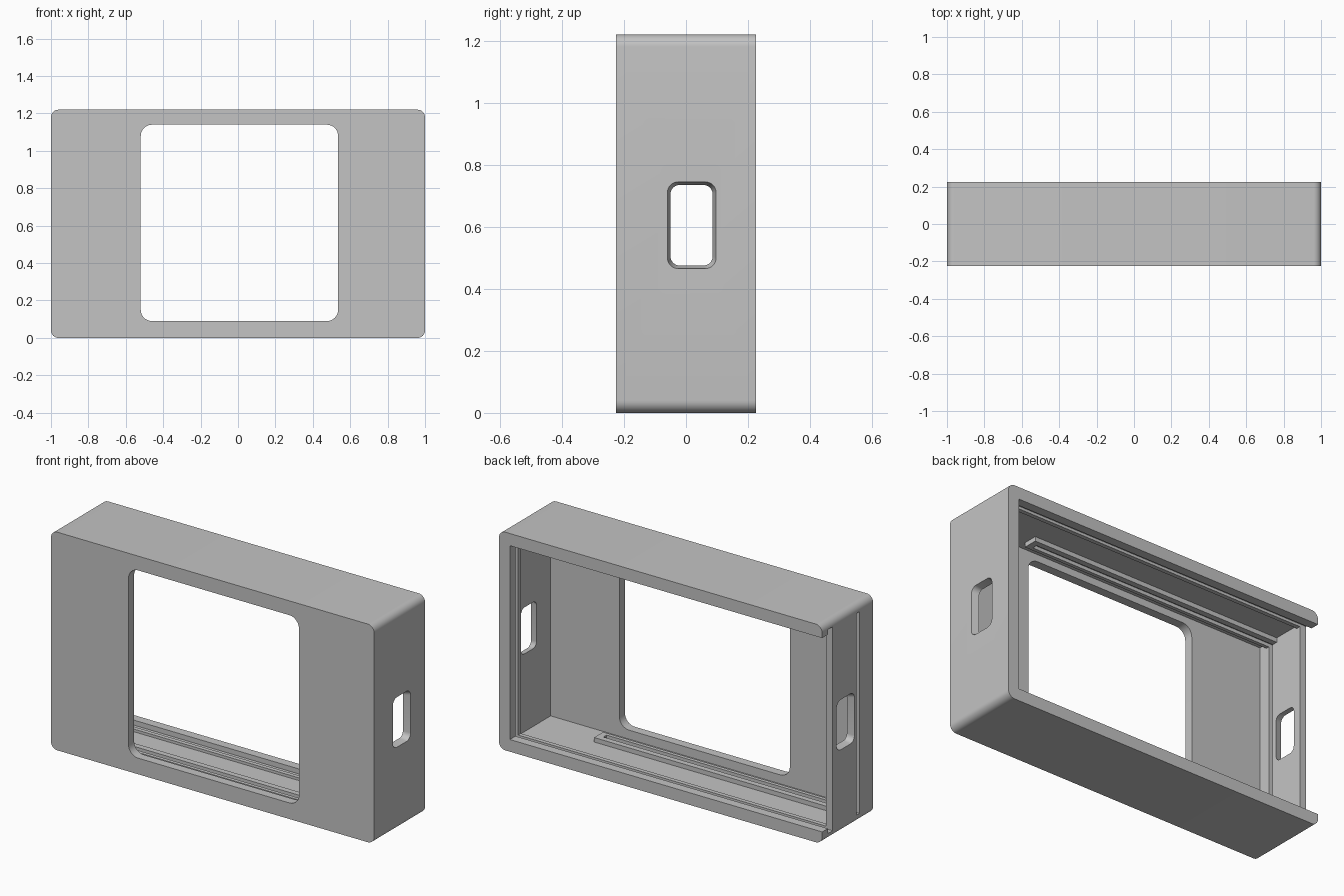
import bpy
import bmesh
from math import cos, sin, pi
from mathutils import Vector

cube = bpy.data.objects.get("Cube")
if cube:
    bpy.data.objects.remove(cube, do_unlink=True)

W, D, H = 1.0, 0.225, 1.22      # half width, half depth, height
T = 0.04                        # wall thickness
FRONT_IN = -0.175               # inner face of the front panel

grey = bpy.data.materials.new("plain grey")
grey.use_nodes = True
grey.diffuse_color = (0.55, 0.55, 0.55, 1)
grey.node_tree.nodes["Principled BSDF"].inputs["Base Color"].default_value = (0.55, 0.55, 0.55, 1)


def rounded(u0, u1, v0, v1, r, steps=8):
    """Outline of a rounded rectangle."""
    corners = ((u1 - r, v1 - r), (u0 + r, v1 - r), (u0 + r, v0 + r), (u1 - r, v0 + r))
    return [(u + r * cos(pi / 2 * (q + i / steps)), v + r * sin(pi / 2 * (q + i / steps)))
            for q, (u, v) in enumerate(corners) for i in range(steps + 1)]


def loft(name, axis, start, a, end, b):
    """Solid between two outlines placed at a and b along the x or y axis."""
    bm = bmesh.new()
    place = (lambda p, d: Vector((d, *p))) if axis == "x" else (lambda p, d: Vector((p[0], d, p[1])))
    loops = [[bm.verts.new(place(p, d)) for p in pts] for pts, d in ((start, a), (end, b))]
    n = len(start)
    bm.faces.new(loops[0])
    bm.faces.new(loops[1][::-1])
    for i in range(n):
        j = (i + 1) % n
        bm.faces.new((loops[0][i], loops[1][i], loops[1][j], loops[0][j]))
    bmesh.ops.recalc_face_normals(bm, faces=bm.faces)
    mesh = bpy.data.meshes.new(name)
    bm.to_mesh(mesh)
    bm.free()
    mesh.materials.append(grey)
    obj = bpy.data.objects.new(name, mesh)
    bpy.context.collection.objects.link(obj)
    return obj


def box(name, x0, x1, y0, y1, z0, z1):
    rect = [(x0, z0), (x1, z0), (x1, z1), (x0, z1)]
    return loft(name, "y", rect, y0, rect, y1)


def carve(obj, cutters):
    """Subtract the cutters and keep the resulting mesh."""
    for c in cutters:
        c.hide_render = True
        mod = obj.modifiers.new("cut", "BOOLEAN")
        mod.operation, mod.solver, mod.object = "DIFFERENCE", "EXACT", c
    graph = bpy.context.evaluated_depsgraph_get()
    mesh = bpy.data.meshes.new_from_object(obj.evaluated_get(graph))
    obj.modifiers.clear()
    obj.data = mesh


# Case body with rounded long edges
outline = rounded(-W, W, 0, H, T)
case = loft("case_shell", "y", outline, -D, outline, D)

# Rails that hold a sliding panel behind the window
rails = [box("lower_panel_rail", -W + T, 0.6, -0.125, -0.045, T, 0.065),
         box("upper_panel_rail", -W + T, 0.6, -0.125, -0.045, H - 0.065, H - T)]

# Panel slot, open through one end wall
slot = box("panel_slot_cutter", -1.1, 0.565, -0.105, -0.077, 0.046, H - 0.046)

# Front window, inner cavity and stepped lid channel, open at one end
window = rounded(-0.52, 0.535, 0.09, 1.14, 0.06)
inner, lip = 0.055, 0.068
cutters = [
    loft("window_cutter", "y", window, -0.3, window, -0.1),
    box("cavity_cutter", -W + T, W - T, FRONT_IN, 0.11, T, H - T),
    box("rail_opening_cutter", -W + T, W - inner, 0.1, 0.14, inner, H - inner),
    box("lid_groove_cutter", -1.1, W - T, 0.134, 0.175, T, H - T),
    box("lid_opening_cutter", -1.1, W - lip, 0.17, 0.3, lip, H - lip),
]

# Tapered port in each end wall
wide = rounded(-0.06, 0.097, 0.465, 0.745, 0.035)
narrow = rounded(-0.05, 0.086, 0.475, 0.735, 0.03)
for side in (-1, 1):
    cutters.append(loft("port_cutter", "x", wide, side * W, narrow, side * (W - T)))

carve(case, cutters + [slot])
for rail in rails:
    carve(rail, [slot])
for c in cutters + [slot]:
    bpy.data.objects.remove(c, do_unlink=True)

# Smooth the rounded edges, keep the corners crisp
bpy.ops.object.select_all(action="DESELECT")
for obj in [case] + rails:
    obj.select_set(True)
bpy.context.view_layer.objects.active = case
bpy.ops.object.shade_smooth_by_angle(angle=pi / 6)
